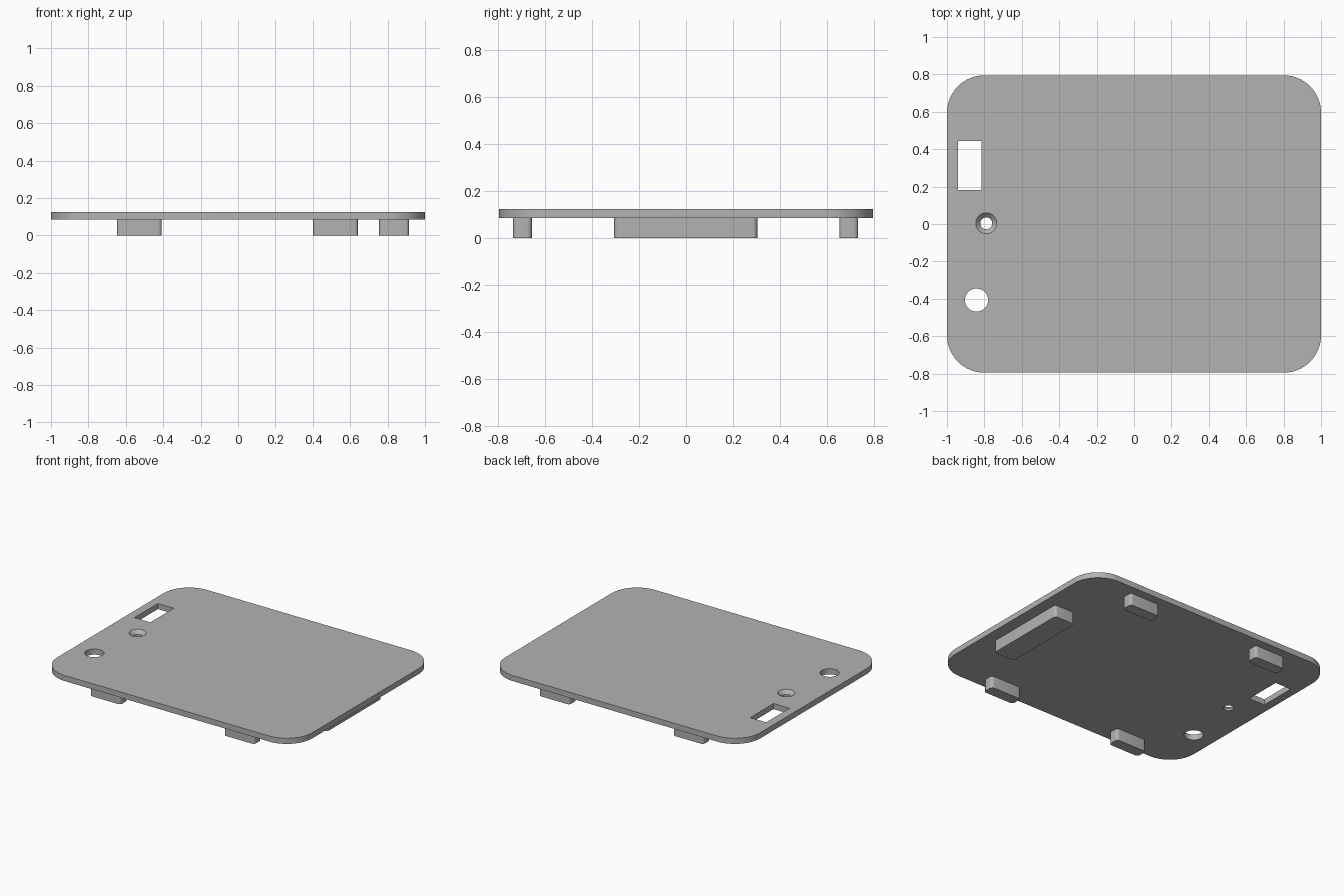
import bpy
import bmesh
from math import cos, sin, pi, radians

cube = bpy.data.objects.get("Cube")
if cube:
    bpy.data.objects.remove(cube, do_unlink=True)

TOP, UNDER = 0.125, 0.085

grey = bpy.data.materials.new("plain grey")
grey.use_nodes = True
grey.diffuse_color = (0.45, 0.45, 0.45, 1)
grey.node_tree.nodes["Principled BSDF"].inputs["Base Color"].default_value = grey.diffuse_color


def rounded_outline(x0, x1, y0, y1, r, steps):
    """Counter-clockwise rectangle with rounded corners (square if r is 0)."""
    corners = [(x1 - r, y1 - r), (x0 + r, y1 - r), (x0 + r, y0 + r), (x1 - r, y0 + r)]
    points = []
    for quarter, (cx, cy) in enumerate(corners):
        for i in range(steps + 1 if r else 1):
            a = (quarter + i / steps) * pi / 2
            points.append((cx + r * cos(a), cy + r * sin(a)))
    return points


def circle(cx, cy, r, sides=48):
    return [(cx + r * cos(2 * pi * i / sides), cy + r * sin(2 * pi * i / sides))
            for i in range(sides)]


def loft(name, sections):
    """Closed solid through a stack of (outline, z) sections, lowest first."""
    bm = bmesh.new()
    rings = [[bm.verts.new((x, y, z)) for x, y in outline] for outline, z in sections]
    bm.faces.new(reversed(rings[0]))
    bm.faces.new(rings[-1])
    for low, high in zip(rings, rings[1:]):
        for i in range(len(low)):
            j = (i + 1) % len(low)
            bm.faces.new((low[i], low[j], high[j], high[i]))
    mesh = bpy.data.meshes.new(name)
    bm.to_mesh(mesh)
    bm.free()
    mesh.materials.append(grey)
    obj = bpy.data.objects.new(name, mesh)
    bpy.context.collection.objects.link(obj)
    return obj


def select_only(obj):
    bpy.ops.object.select_all(action='DESELECT')
    obj.select_set(True)
    bpy.context.view_layer.objects.active = obj


def smooth(obj):
    select_only(obj)
    bpy.ops.object.shade_smooth_by_angle(angle=radians(30))


# Cover plate with large rounded corners
outline = rounded_outline(-1, 1, -0.795, 0.795, 0.2, 16)
plate = loft("cover_plate", [(outline, UNDER), (outline, TOP)])

# Cutters: rectangular slot, round hole, countersunk screw hole
below, above = UNDER - 0.05, TOP + 0.05
slot = rounded_outline(-0.94, -0.815, 0.183, 0.445, 0, 1)
hole = circle(-0.842, -0.407, 0.062)
bore = circle(-0.79, 0.004, 0.032)
sink = circle(-0.79, 0.004, 0.056)
cutters = [
    loft("slot_cutter", [(slot, below), (slot, above)]),
    loft("round_hole_cutter", [(hole, below), (hole, above)]),
    loft("screw_hole_cutter", [(bore, below), (bore, 0.1), (sink, TOP), (sink, above)]),
]
select_only(plate)
for cutter in cutters:
    cutter.hide_render = True
    cut = plate.modifiers.new(cutter.name, 'BOOLEAN')
    cut.operation = 'DIFFERENCE'
    cut.solver = 'EXACT'
    cut.object = cutter
    bpy.ops.object.modifier_apply(modifier=cut.name)
    bpy.data.objects.remove(cutter, do_unlink=True)
smooth(plate)

# Four locating tabs and one long block under the plate
blocks = {"long_block": (0.755, 0.915, -0.305, 0.303)}
for side, x0 in (("right", -0.648), ("left", 0.402)):
    for end, y0 in (("front", -0.735), ("back", 0.652)):
        blocks[f"{end}_{side}_tab"] = (x0, x0 + 0.24, y0, y0 + 0.08)
for name, bounds in blocks.items():
    foot = rounded_outline(*bounds, 0.02, 6)
    smooth(loft(name, [(foot, 0), (foot, UNDER)]))
